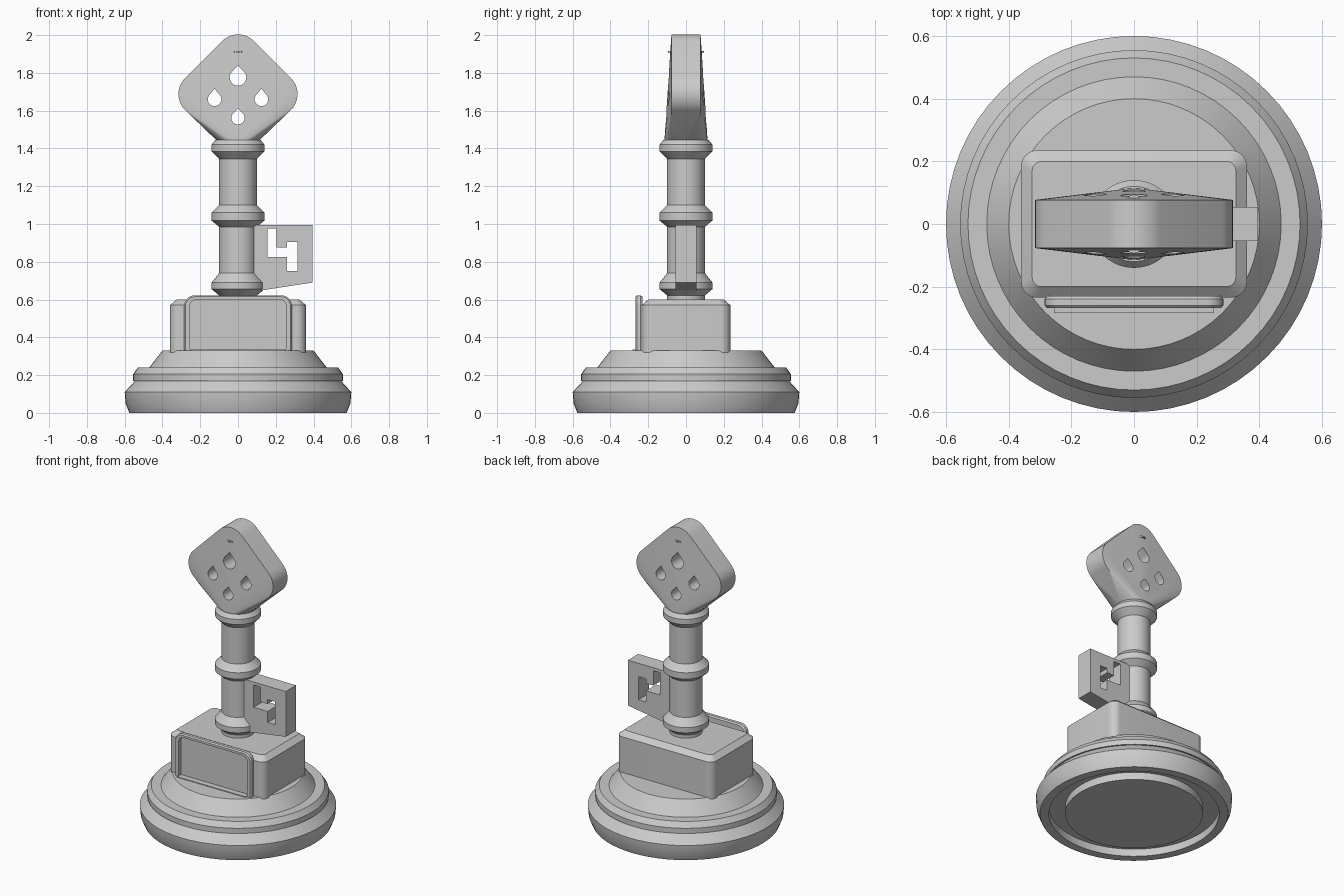
import bpy, bmesh, math
from mathutils import Vector

cube = bpy.data.objects.get("Cube")
if cube:
    bpy.data.objects.remove(cube, do_unlink=True)

grey = bpy.data.materials.new("plain_grey")
grey.use_nodes = True
COLOUR = (0.6, 0.6, 0.6, 1)
grey.diffuse_color = COLOUR
grey.node_tree.nodes["Principled BSDF"].inputs["Base Color"].default_value = COLOUR


def finish(name, bm):
    bmesh.ops.recalc_face_normals(bm, faces=bm.faces)
    mesh = bpy.data.meshes.new(name)
    bm.to_mesh(mesh)
    bm.free()
    mesh.materials.append(grey)
    obj = bpy.data.objects.new(name, mesh)
    bpy.context.collection.objects.link(obj)
    return obj


def activate(obj):
    bpy.ops.object.select_all(action='DESELECT')
    obj.select_set(True)
    bpy.context.view_layer.objects.active = obj


def smooth(obj):
    activate(obj)
    bpy.ops.object.shade_smooth_by_angle(angle=math.radians(28))


def add_loft(bm, rings):
    """Skin equal-length rings of points and cap both ends."""
    loops = [[bm.verts.new(p) for p in ring] for ring in rings]
    n = len(loops[0])
    for a, b in zip(loops, loops[1:]):
        for i in range(n):
            j = (i + 1) % n
            bm.faces.new((a[i], a[j], b[j], b[i]))
    bm.faces.new(loops[0])
    bm.faces.new(loops[-1])


def loft(name, rings):
    bm = bmesh.new()
    add_loft(bm, rings)
    return finish(name, bm)


def circle(rx, ry, z, n=64):
    return [(rx * math.cos(2 * math.pi * i / n), ry * math.sin(2 * math.pi * i / n), z)
            for i in range(n)]


def lathe(name, profile):
    return loft(name, [circle(r, r, z) for r, z in profile])


def rounded(points, radii, n=8):
    """Round the corners of a convex 2D outline."""
    out = []
    for i, p in enumerate(points):
        p, r = Vector(p), radii[i]
        if r == 0:
            out.append(tuple(p))
            continue
        a = (Vector(points[i - 1]) - p).normalized()
        b = (Vector(points[(i + 1) % len(points)]) - p).normalized()
        half = a.angle(b) / 2
        centre = p + (a + b).normalized() * r / math.sin(half)
        start = p + a * r / math.tan(half) - centre
        end = p + b * r / math.tan(half) - centre
        for k in range(n + 1):
            t = k / n
            swing = start.normalized().slerp(end.normalized(), t)
            out.append(tuple(centre + swing * r))
    return out


def at_z(outline, z):
    return [(x, y, z) for x, y in outline]


def at_y(outline, y):
    return [(x, y, z) for x, z in outline]


def cut(obj, outlines, y0, y1):
    """Cut outlines through an object along y."""
    bm = bmesh.new()
    for o in outlines:
        add_loft(bm, [at_y(o, y0), at_y(o, y1)])
    cutter = finish("cutter", bm)
    cutter.hide_render = True
    mod = obj.modifiers.new("holes", 'BOOLEAN')
    mod.operation = 'DIFFERENCE'
    mod.solver = 'EXACT'
    mod.object = cutter
    activate(obj)
    bpy.ops.object.modifier_apply(modifier=mod.name)
    bpy.data.objects.remove(cutter, do_unlink=True)


# Round stepped base with a ring groove underneath
smooth(lathe("base", [(.42, 0), (.42, .05), (.52, .05), (.52, 0), (.575, 0), (.595, .05),
                      (.6, .11), (.545, .17), (.555, .17), (.555, .205), (.53, .24),
                      (.47, .24), (.4, .33)]))

# Block with rounded corners and chamfered top
def block_ring(w, d, r, z):
    return at_z(rounded([(-w, -d), (w, -d), (w, d), (-w, d)], [r] * 4), z)

smooth(loft("block", [block_ring(.36, .235, .05, .32), block_ring(.36, .235, .05, .57),
                      block_ring(.325, .2, .03, .6)]))

# Plaque frame on the front of the block
def arch(w, top, r):
    return rounded([(-w, .33), (w, .33), (w, top), (-w, top)], [0, 0, r, r])

frame = loft("plaque_frame", [at_y(arch(.278, .615, .05), -.23), at_y(arch(.285, .622, .055), -.24),
                              at_y(arch(.285, .622, .055), -.26), at_y(arch(.278, .615, .05), -.268)])
opening = rounded([(-.255, .3), (.255, .3), (.255, .6), (-.255, .6)], [0, 0, .035, .035])
cut(frame, [opening], -.3, -.245)
smooth(frame)
loft("plaque_ledge", [[(x, y, z) for x, y in ((-.255, -.284), (.255, -.284), (.255, -.23), (-.255, -.23))]
                      for z in (.328, .335)])

# Shaft with three collars
smooth(lathe("shaft", [(.1, .58), (.1, .622), (.14, .655), (.14, .69), (.1, .74),
                       (.1, .985), (.14, 1.018), (.14, 1.06), (.1, 1.1),
                       (.1, 1.345), (.14, 1.385), (.14, 1.42), (.12, 1.445)]))

# Bit plate with a stepped slot
bit_shape = [(.05, .637), (.395, .69), (.395, .995), (.05, .995)]
bit = loft("bit", [at_y(bit_shape, -.055), at_y(bit_shape, .055)])
slot = [(.155, .975), (.205, .975), (.205, .875), (.26, .875), (.26, .905),
        (.315, .905), (.315, .75), (.26, .75), (.26, .825), (.155, .825)]
cut(bit, [slot], -.1, .1)

# Handle: rounded diamond plate blended into a round neck
D, MID = .365, 1.688
diamond = rounded([(0, MID - D), (D, MID), (0, MID + D), (-D, MID)], [.12] * 4, 12)
diamond = [p for p in diamond if p[1] > 1.56] + [(-.235, 1.56), (.235, 1.56)]
bm = bmesh.new()
for p in at_y(diamond, -.077) + at_y(diamond, .077) + circle(.1, .115, 1.43, 32):
    bm.verts.new(p)
hull = bmesh.ops.convex_hull(bm, input=bm.verts)
loose = {v for v in hull["geom_interior"] if isinstance(v, bmesh.types.BMVert)}
bmesh.ops.delete(bm, geom=list(loose), context='VERTS')
bmesh.ops.dissolve_limit(bm, angle_limit=.01, verts=bm.verts, edges=bm.edges)
handle = finish("handle", bm)


# Teardrop holes through the handle
def teardrop(x, z, r, tip):
    arc = [math.radians(a) for a in range(150, 391, 15)]
    return [(x + r * math.cos(a), z + r * math.sin(a)) for a in arc] + [(x, z + tip)]

cut(handle, [teardrop(0, 1.776, .044, .064), teardrop(-.124, 1.66, .036, .056),
             teardrop(.124, 1.66, .036, .056), teardrop(0, 1.562, .035, .05)], -.3, .3)
smooth(handle)

# Small curved ledge near the top on both faces
smooth(loft("handle_ledge", [circle(.045, .094, 1.909, 32), circle(.045, .094, 1.917, 32)]))
